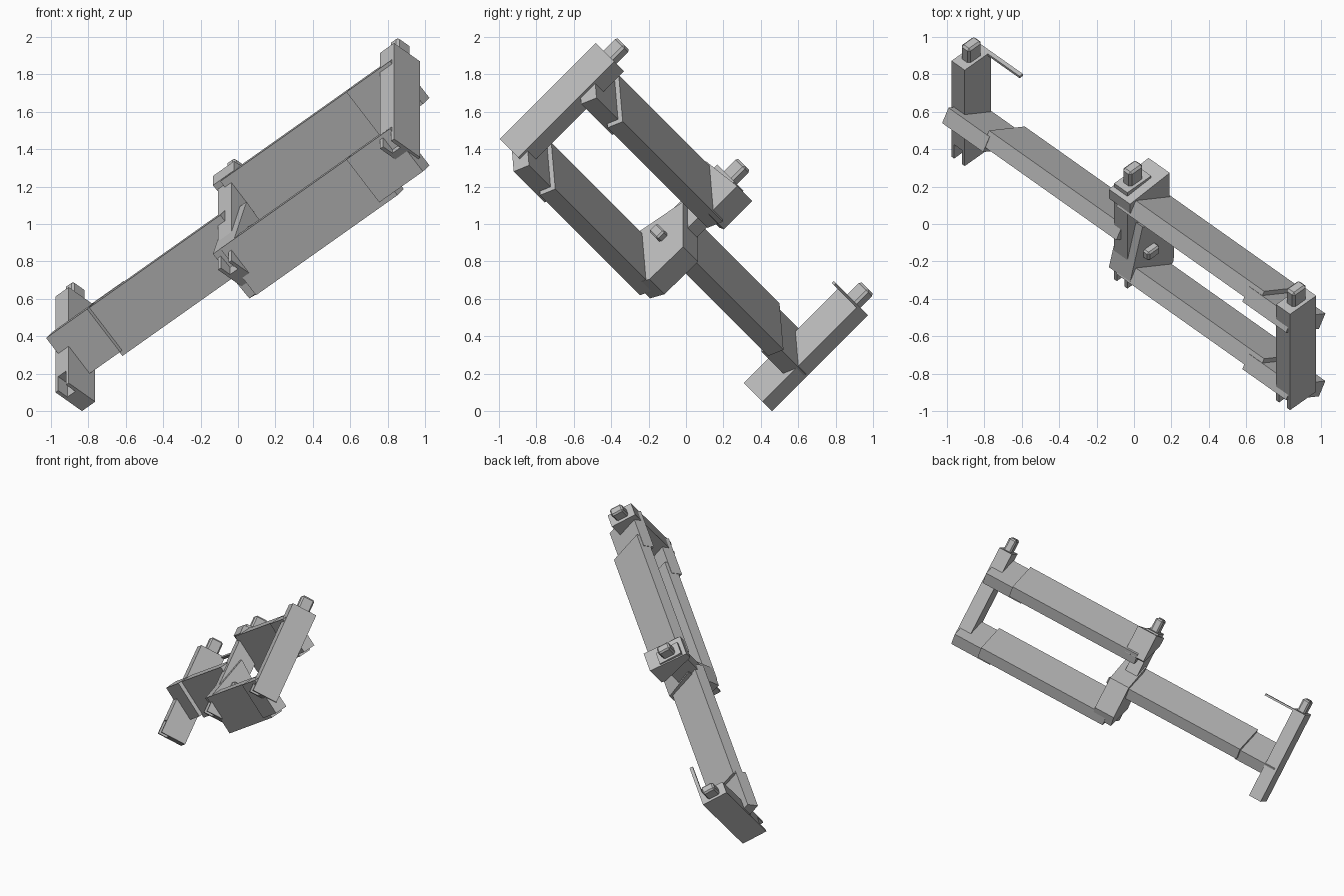
import bpy, bmesh
from math import sqrt
from mathutils import Matrix, Vector

cube = bpy.data.objects.get("Cube")
if cube:
    bpy.data.objects.remove(cube, do_unlink=True)

# Tilted frame: columns run along the rails, up the posts, and across
R = sqrt(0.5)
U, V = Vector((R, -0.5, 0.5)), Vector((0, R, R))
FRAME = Matrix((U, V, U.cross(V))).transposed().to_4x4()

grey = bpy.data.materials.new("plain grey")
grey.use_nodes = True
grey.diffuse_color = (0.5, 0.5, 0.5, 1)
grey.node_tree.nodes["Principled BSDF"].inputs["Base Color"].default_value = (0.5, 0.5, 0.5, 1)


def prism(name, profile, a0, a1, bevel=0):
    """Extrude a (height, across) profile along the rail direction."""
    bm = bmesh.new()
    face = bm.faces.new([bm.verts.new((a0, b, c)) for b, c in profile])
    new = bmesh.ops.extrude_face_region(bm, geom=[face])["geom"]
    bmesh.ops.translate(bm, vec=(a1 - a0, 0, 0),
                        verts=[v for v in new if isinstance(v, bmesh.types.BMVert)])
    bmesh.ops.recalc_face_normals(bm, faces=bm.faces)
    mesh = bpy.data.meshes.new(name)
    bm.to_mesh(mesh)
    bm.free()
    mesh.materials.append(grey)
    obj = bpy.data.objects.new(name, mesh)
    bpy.context.collection.objects.link(obj)
    obj.matrix_world = FRAME
    if bevel:
        mod = obj.modifiers.new("chamfer", "BEVEL")
        mod.width, mod.segments = bevel, 1
    return obj


def box(name, a, b, c, bevel=0):
    return prism(name, [(b[0], c[0]), (b[1], c[0]), (b[1], c[1]), (b[0], c[1])], *a, bevel)


def slanted(name, height, p, q, a):
    """Bar whose rectangular section is rolled about its length."""
    pts = [(p[0], q[0]), (p[1], q[0]), (p[1], q[1]), (p[0], q[1])]
    prof = [(height + 0.512 * i + 0.859 * j, 0.475 + 0.859 * i - 0.512 * j) for i, j in pts]
    return prism(name, prof, *a)


# Louvre-like rails, each with a narrower end arm
LOW, MID, HIGH = 0.385, 0.64, 0.895
for name, height, rail, arm in (
        ("lower_right", LOW, (0.5, 1.57), (1.47, 1.8)),
        ("upper_right", HIGH, (0.5, 1.57), (1.47, 1.8)),
        ("left", MID, (-0.51, 0.5), (-0.8, -0.49))):
    slanted(name + "_rail", height, (-0.157, 0.157), (-0.047, 0.047), rail)
    slanted(name + "_arm", height, (-0.13, 0.16), (-0.075, 0.02), arm)

# Posts with a notched foot and a chamfered pin on top
for name, a, c in (("right", (1.71, 1.815), (0.437, 0.635)),
                   ("middle", (0.45, 0.55), (0.42, 0.6)),
                   ("left", (-0.82, -0.72), (0.36, 0.56))):
    post = box(name + "_post", a, (0.325, 1.05), c)
    am, cm = sum(a) / 2, sum(c) / 2
    notch = box(name + "_notch_cutter", (am - 0.03, am + 0.03), (0.2, 0.43),
                (c[1] - 0.07, c[1] + 0.1))
    notch.hide_render = True
    notch.hide_set(True)
    cut = post.modifiers.new("notch", "BOOLEAN")
    cut.object, cut.operation, cut.solver = notch, "DIFFERENCE", "EXACT"
    box(name + "_pin", (am - 0.032, am + 0.032), (1.0, 1.15), (cm - 0.05, cm + 0.05), 0.012)

# Apply the notches and drop the cutters
dg = bpy.context.evaluated_depsgraph_get()
for name in ("right", "middle", "left"):
    post = bpy.data.objects[name + "_post"]
    mesh = bpy.data.meshes.new_from_object(post.evaluated_get(dg))
    post.modifiers.clear()
    post.data = mesh
    bpy.data.objects.remove(bpy.data.objects[name + "_notch_cutter"], do_unlink=True)

# Middle brackets that carry the rail ends
prism("lower_bracket", [(0.36, 0.30), (0.61, 0.293), (0.78, 0.535), (0.43, 0.63), (0.29, 0.355)],
      0.44, 0.6)
prism("upper_bracket", [(0.83, 0.33), (1.044, 0.33), (1.02, 0.63), (0.95, 0.63), (0.82, 0.36)],
      0.44, 0.6)
box("bracket_peg", (0.59, 0.64), (0.54, 0.6), (0.44, 0.53), 0.01)

# Thin latch strip at the top of the left post
box("latch_strip", (-0.8, -0.48), (1.035, 1.05), (0.36, 0.385))
